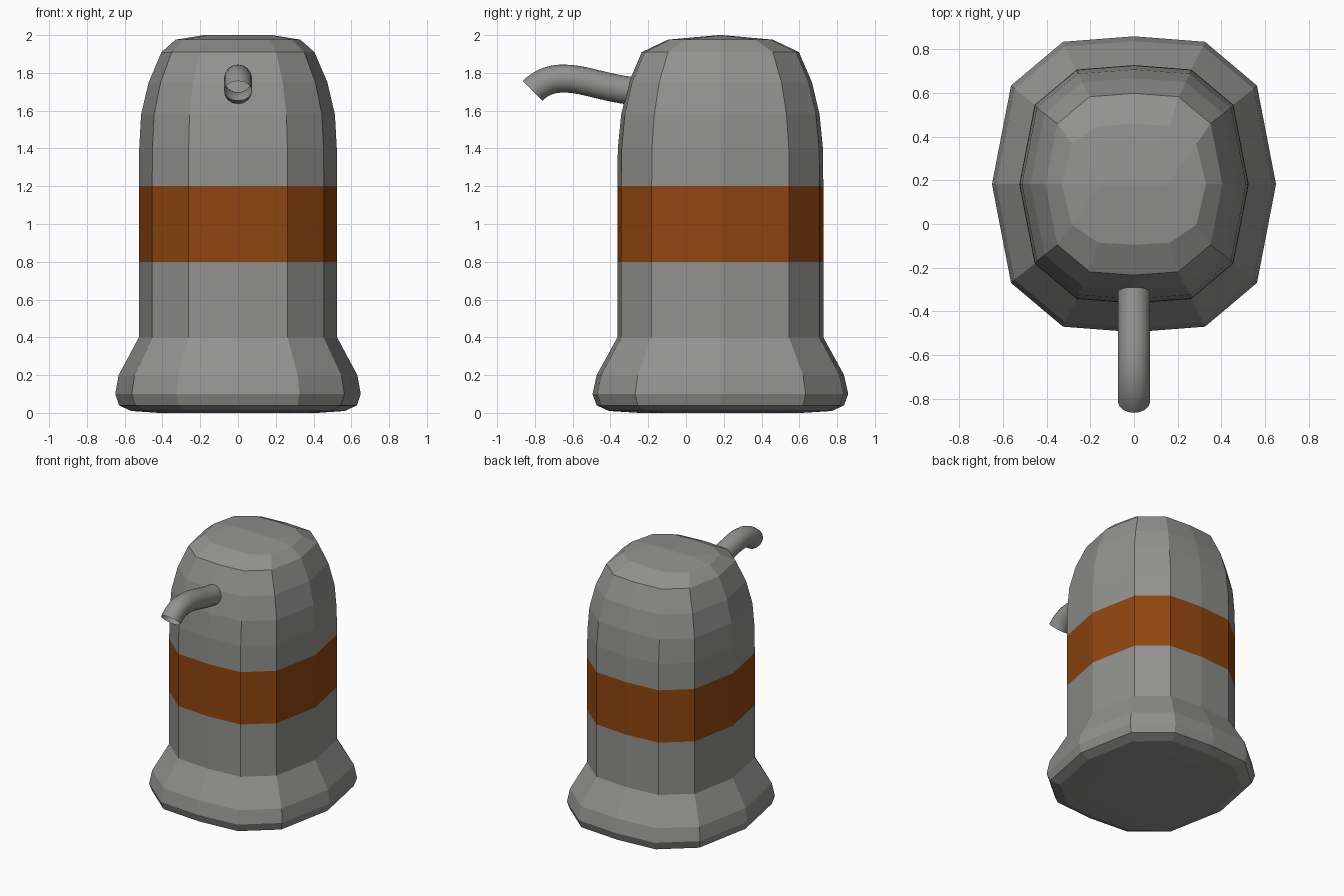
import bpy, bmesh, math

if "Cube" in bpy.data.objects:
    bpy.data.objects.remove(bpy.data.objects["Cube"])

def material(name, rgb):
    m = bpy.data.materials.new(name)
    m.diffuse_color = (*rgb, 1)
    m.use_nodes = True
    m.node_tree.nodes["Principled BSDF"].inputs["Base Color"].default_value = m.diffuse_color
    return m

grey = material("grey metal", (0.285, 0.285, 0.278))
orange = material("burnt orange", (0.28, 0.06, 0.005))

# Body: twelve-sided squarish rings (z, half width x, half depth y)
CY = 0.182
rings = [(0.0, 0.42, 0.43), (0.01, 0.565, 0.59), (0.04, 0.63, 0.655),
         (0.1, 0.65, 0.677), (0.2, 0.632, 0.655), (0.3, 0.578, 0.6),
         (0.4, 0.525, 0.545), (0.8, 0.525, 0.545), (1.2, 0.525, 0.545),
         (1.4, 0.523, 0.543), (1.58, 0.513, 0.525), (1.75, 0.473, 0.485),
         (1.91, 0.405, 0.416), (1.976, 0.33, 0.277), (2.0, 0.18, 0.01)]
quarter = {0: 0.0, 1: 0.667, 2: 0.963, 3: 1.0}   # depth factor at 0, 30, 60, 90 degrees

def ring_point(i, z, rx, ry):
    c, s = math.cos(i * math.pi / 6), math.sin(i * math.pi / 6)
    k = round(math.degrees(math.asin(min(1, abs(s)))) / 30)
    return (rx * c, CY + math.copysign(quarter[k], s) * ry, z)

bm = bmesh.new()
loops = [[bm.verts.new(ring_point(i, *r)) for i in range(12)] for r in rings]
for a, b in zip(loops, loops[1:]):
    for i in range(12):
        j = (i + 1) % 12
        bm.faces.new((a[i], a[j], b[j], b[i]))
bm.faces.new(loops[0][::-1])
bm.faces.new(loops[-1])
# Painted band around the middle
for f in bm.faces:
    if 0.81 < f.calc_center_median().z < 1.19:
        f.material_index = 1
me = bpy.data.meshes.new("body")
bm.to_mesh(me)
bm.free()
me.materials.append(grey)
me.materials.append(orange)
bpy.context.collection.objects.link(bpy.data.objects.new("body", me))

# Spout: open curved tube leaving the front
cu = bpy.data.curves.new("spout", 'CURVE')
cu.dimensions = '3D'
cu.bevel_depth = 0.074
cu.bevel_resolution = 6
cu.resolution_u = 10
cu.use_fill_caps = False
sp = cu.splines.new('BEZIER')
path = [((-0.2, 1.70), (-0.29, 1.705), (-0.45, 1.725)),   # left handle, point, right handle
        ((-0.54, 1.77), (-0.65, 1.77), (-0.71, 1.77)),
        ((-0.765, 1.752), (-0.812, 1.705), (-0.85, 1.667))]
sp.bezier_points.add(len(path) - 1)
for bp, (l, p, r) in zip(sp.bezier_points, path):
    bp.handle_left_type = bp.handle_right_type = 'FREE'
    bp.co, bp.handle_left, bp.handle_right = (0, *p), (0, *l), (0, *r)
cu.materials.append(grey)
spout = bpy.data.objects.new("spout", cu)
bpy.context.collection.objects.link(spout)
bpy.context.view_layer.objects.active = spout
spout.select_set(True)
bpy.ops.object.convert(target='MESH')
bpy.ops.object.shade_smooth_by_angle()
